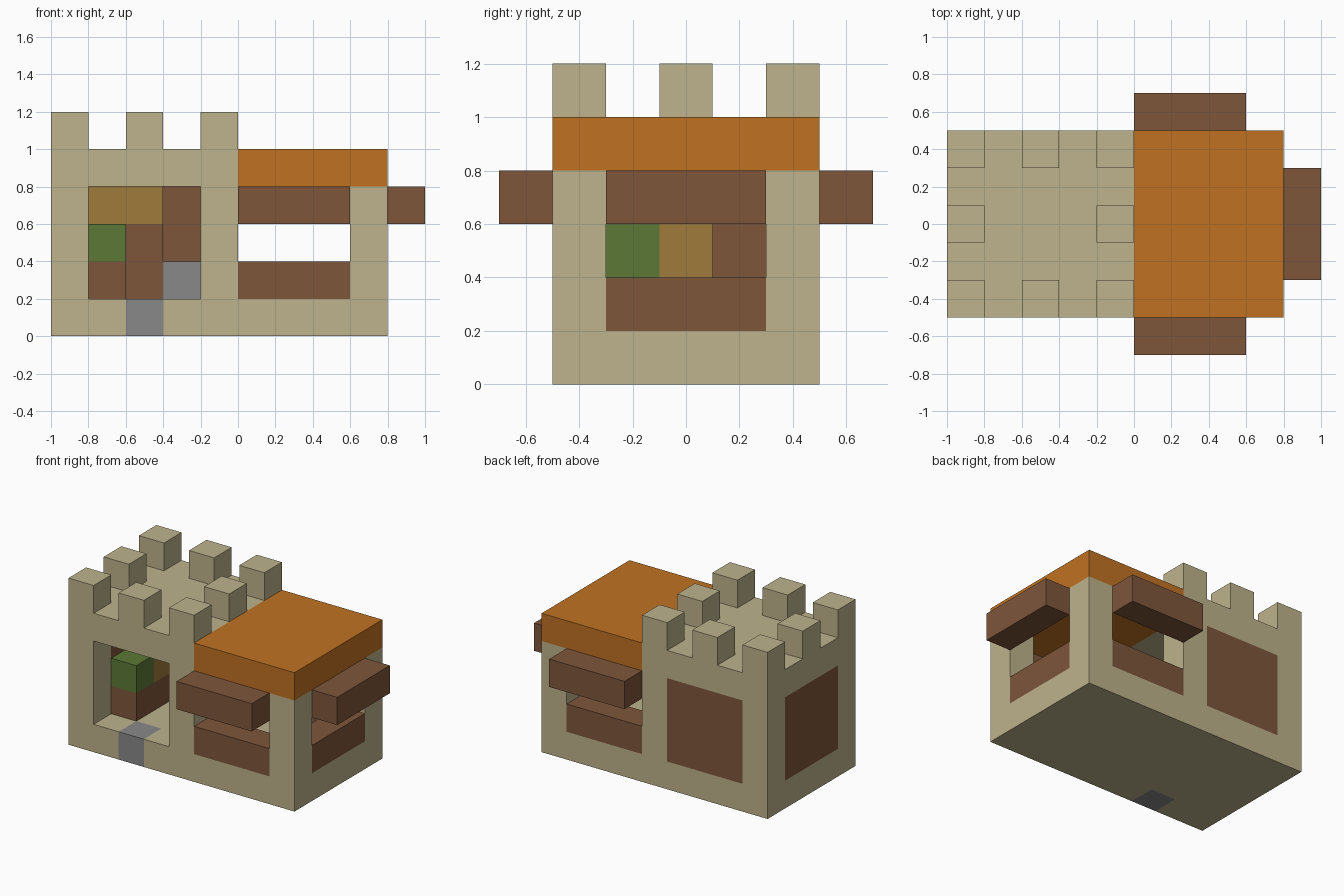
import bpy, bmesh
from mathutils import Vector

cube = bpy.data.objects.get("Cube")
if cube:
    bpy.data.objects.remove(cube, do_unlink=True)

CELL = 0.2  # edge of one building block


def linear(c):
    c /= 255
    return c / 12.92 if c <= 0.04045 else ((c + 0.055) / 1.055) ** 2.4


def material(name, *rgb):
    colour = [linear(c) for c in rgb] + [1]
    mat = bpy.data.materials.new(name)
    mat.use_nodes = True
    mat.diffuse_color = colour
    mat.node_tree.nodes["Principled BSDF"].inputs["Base Color"].default_value = colour
    return mat


stone = material("pale stone", 190, 179, 140)
orange = material("orange roof", 192, 114, 34)
wood = material("brown wood", 126, 86, 59)
gold = material("golden straw", 160, 123, 59)
green = material("leaf green", 92, 121, 54)
grey = material("grey rock", 137, 137, 137)


def blocks(name, mat, *boxes):
    """One object from boxes given as (low corner, high corner) in cells."""
    bm = bmesh.new()
    for low, high in boxes:
        low, high = Vector(low), Vector(high)
        made = bmesh.ops.create_cube(bm, size=1)["verts"]
        size, mid = high - low, (high + low) / 2
        for v in made:
            v.co = Vector(a * s + m for a, s, m in zip(v.co, size, mid)) * CELL
    mesh = bpy.data.meshes.new(name)
    bm.to_mesh(mesh)
    bm.free()
    mesh.materials.append(mat)
    obj = bpy.data.objects.new(name, mesh)
    bpy.context.collection.objects.link(obj)
    return obj


FRONT, BACK, IN = -2.5, 2.5, 1.5  # outer wall planes and inner wall plane

# Floor, notched for the doorstep
blocks("floor", stone,
       ((-5, -IN, 0), (4, BACK, 1)),
       ((-5, FRONT, 0), (-3, -IN, 1)),
       ((-2, FRONT, 0), (4, -IN, 1)))
blocks("doorstep", grey, ((-3, FRONT, 0), (-2, -IN, 1)))

# Corner and middle posts, front and back
for side, y0 in (("front", FRONT), ("back", IN)):
    for place, x in (("left_end", 3), ("middle", -1), ("right_end", -5)):
        blocks(f"{side}_{place}_post", stone, ((x, y0, 1), (x + 1, y0 + 1, 4)))

# Roofs
blocks("tower_roof", stone, ((-5, FRONT, 4), (0, BACK, 5)))
blocks("stall_roof", orange, ((0, FRONT, 4), (4, BACK, 5)))

# Battlements around the tower edge
for x in (-5, -3, -1):
    for y in (FRONT, -0.5, IN):
        if (x, y) != (-3, -0.5):
            blocks("battlement", stone, ((x, y, 5), (x + 1, y + 1, 6)))

# Wooden tower walls
blocks("tower_side_panel", wood, ((-5, -IN, 1), (-4, IN, 4)))
blocks("tower_back_panel", wood, ((-4, IN, 1), (-1, BACK, 4)))

# Stall counters with raised shutters above the openings
for side, y, out in (("front", FRONT, FRONT - 1), ("back", IN, BACK)):
    blocks(f"{side}_counter", wood, ((0, y, 1), (3, y + 1, 2)))
    blocks(f"{side}_shutter", wood, ((0, out, 3), (3, out + 1, 4)))
blocks("end_counter", wood, ((3, -IN, 1), (4, IN, 2)))
blocks("end_shutter", wood, ((4, -IN, 3), (5, IN, 4)))

# Goods stacked inside the tower
blocks("side_bench", wood, ((-4, -IN, 1), (-3, 0.5, 2)))
blocks("green_goods", green, ((-4, -IN, 2), (-3, -0.5, 3)))
blocks("golden_goods", gold, ((-4, -0.5, 2), (-3, 0.5, 3)))
blocks("back_crates", wood, ((-4, 0.5, 1), (-2, IN, 3)))
blocks("golden_shelf", gold, ((-4, 0.5, 3), (-2, IN, 4)))
blocks("rock_block", grey, ((-2, 0.5, 1), (-1, IN, 2)))
